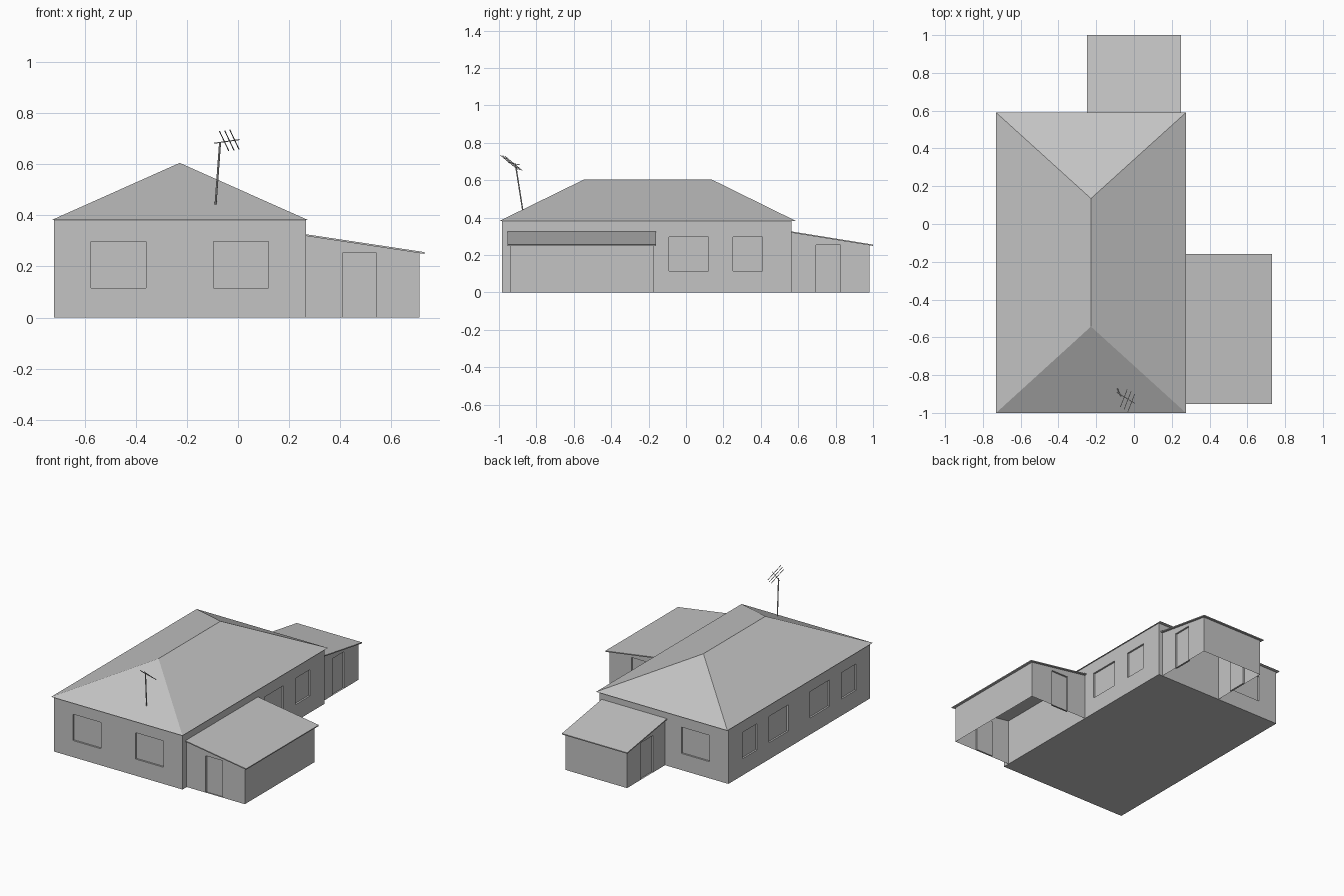
import bpy
import bmesh
from math import pi
from mathutils import Matrix, Vector

default = bpy.data.objects.get("Cube")
if default:
    bpy.data.objects.remove(default)

GREY = (0.55, 0.55, 0.55, 1.0)
plain = bpy.data.materials.new("plain_grey")
plain.use_nodes = True
plain.diffuse_color = GREY
plain.node_tree.nodes["Principled BSDF"].inputs["Base Color"].default_value = GREY

RECESS = 0.012
WINDOW_Z = (0.115, 0.297)
DOOR_Z = (0.0, 0.255)


def finish(name, bm, matrix=Matrix()):
    """Turn a bmesh into a named, flat shaded object."""
    mesh = bpy.data.meshes.new(name)
    bm.transform(matrix)
    bm.to_mesh(mesh)
    bm.free()
    mesh.materials.append(plain)
    obj = bpy.data.objects.new(name, mesh)
    bpy.context.collection.objects.link(obj)
    return obj


def box(x0, x1, y0, y1, z0, z1):
    bm = bmesh.new()
    size = Matrix.Diagonal((x1 - x0, y1 - y0, z1 - z0, 1))
    place = Matrix.Translation(((x0 + x1) / 2, (y0 + y1) / 2, (z0 + z1) / 2))
    bmesh.ops.create_cube(bm, size=1, matrix=place @ size)
    bm.normal_update()
    return bm


def remove_faces(bm, *normals):
    doomed = [f for f in bm.faces if any(f.normal.dot(Vector(n)) > 0.9 for n in normals)]
    bmesh.ops.delete(bm, geom=doomed, context='FACES')


def openings(bm, normal, spans, z_range):
    """Cut recessed openings into the wall that faces along normal."""
    normal = Vector(normal)
    axis = 0 if abs(normal.y) > 0.5 else 1

    def wall():
        bm.normal_update()
        return [f for f in bm.faces if f.normal.dot(normal) > 0.99]

    cuts = [(axis, c) for span in spans for c in span]
    cuts += [(2, z) for z in z_range if z > 0]
    for direction, value in cuts:
        plane = Vector((0, 0, 0))
        plane[direction] = 1
        faces = wall()
        geom = faces + list({e for f in faces for e in f.edges})
        geom += list({v for f in faces for v in f.verts})
        bmesh.ops.bisect_plane(bm, geom=geom, plane_co=plane * value, plane_no=plane)

    def inside(face):
        c = face.calc_center_median()
        return (z_range[0] < c.z < z_range[1]
                and any(a < c[axis] < b for a, b in spans))

    panels = [f for f in wall() if inside(f)]
    pushed = bmesh.ops.extrude_discrete_faces(bm, faces=panels)["faces"]
    verts = list({v for f in pushed for v in f.verts})
    bmesh.ops.translate(bm, verts=verts, vec=-normal * RECESS)


# Main house walls with recessed windows
walls = box(-0.72, 0.265, -0.985, 0.565, 0, 0.382)
remove_faces(walls, (0, 0, 1))
rear_pair = [(-0.09, 0.12), (0.25, 0.41)]
front_pair = [(-0.42 - b, -0.42 - a) for a, b in rear_pair]
openings(walls, (0, -1, 0), [(-0.575, -0.36), (-0.095, 0.12)], WINDOW_Z)
openings(walls, (0, 1, 0), [(-0.575, -0.36)], WINDOW_Z)
openings(walls, (1, 0, 0), rear_pair, WINDOW_Z)
openings(walls, (-1, 0, 0), rear_pair + front_pair, WINDOW_Z)
finish("main_walls", walls)

# Hipped roof: four eave corners and a ridge
hip = bmesh.new()
eaves = [hip.verts.new((x, y, 0.381)) for x, y in
         ((-0.73, -1), (0.275, -1), (0.275, 0.59), (-0.73, 0.59))]
ridge = [hip.verts.new((-0.228, y, 0.605)) for y in (-0.543, 0.135)]
a, b, c, d = eaves
front, back = ridge
for corners in ((a, b, front), (b, c, back, front), (c, d, back),
                (d, a, front, back), (d, c, b, a)):
    hip.faces.new(corners)
finish("main_roof", hip)


def lean_to(name, origin, angle, length, half_width, door):
    """Open-bottomed annex with a sloping roof and a door on both flanks."""
    place = Matrix.Translation(origin) @ Matrix.Rotation(angle, 4, 'Z')
    roof_length = length + 0.02
    roof_half = half_width + 0.015
    fall = 0.07 / roof_length

    shell = box(0, length, -half_width, half_width, 0, 0.322)
    remove_faces(shell, (0, 0, 1), (0, 0, -1), (-1, 0, 0))
    for v in shell.verts:
        if v.co.z > 0.1:
            v.co.z -= fall * v.co.x
    for side in (-1, 1):
        openings(shell, (0, side, 0), [door], DOOR_Z)
    finish(name + "_walls", shell, place)

    slab = box(0, roof_length, -roof_half, roof_half, 0.319, 0.326)
    for v in slab.verts:
        v.co.z -= fall * v.co.x
    finish(name + "_roof", slab, place)


lean_to("side_annex", (0.265, -0.557, 0), 0, 0.445, 0.382, (0.145, 0.275))
lean_to("back_annex", (0, 0.565, 0), pi / 2, 0.415, 0.235, (0.13, 0.26))


# Aerial on the front slope of the roof
def rod(name, start, end, radius):
    start, end = Vector(start), Vector(end)
    line = end - start
    bm = bmesh.new()
    bmesh.ops.create_cone(bm, cap_ends=True, segments=6, radius1=radius,
                          radius2=radius, depth=line.length)
    turn = line.to_track_quat('Z', 'Y').to_matrix().to_4x4()
    finish(name, bm, Matrix.Translation((start + end) / 2) @ turn)


rod("aerial_mast", (-0.088, -0.873, 0.44), (-0.07, -0.912, 0.687), 0.004)
rod("aerial_boom", (-0.093, -0.89, 0.682), (0.005, -0.95, 0.696), 0.002)
reach = Vector((0.018, 0.046, -0.038))
for i in range(3):
    middle = Vector((-0.054 + 0.02 * i, -0.922 - 0.012 * i, 0.69 + 0.003 * i))
    rod(f"aerial_element_{i + 1}", middle - reach, middle + reach, 0.002)
